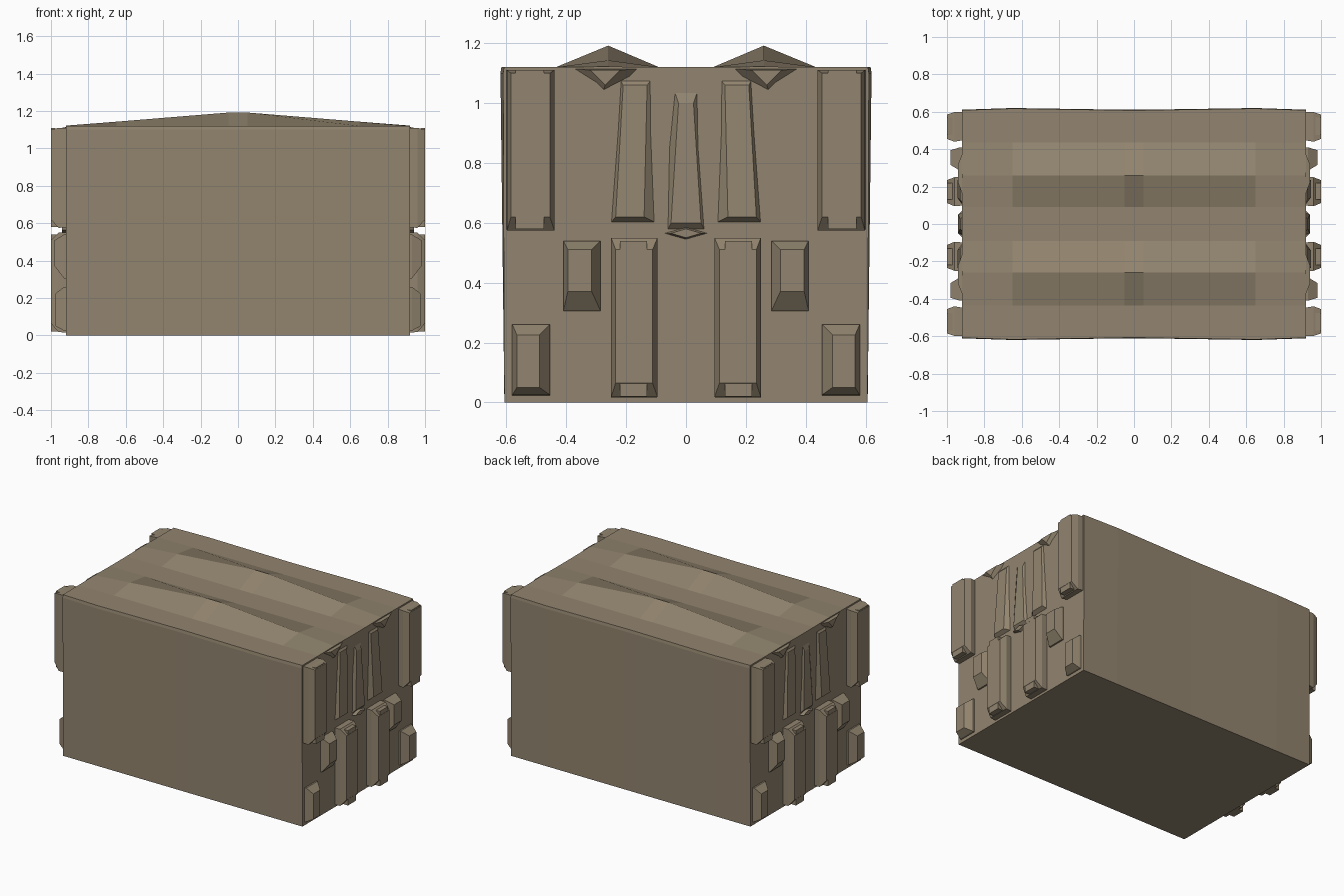
import bpy, bmesh

stone = bpy.data.materials.new("stone")
stone.diffuse_color = (0.29, 0.235, 0.16, 1)


def loft(name, rings, mirror=(False, False)):
    """Bridge equal-length rings of points, cap both ends, optionally mirror in x / y."""
    bm = bmesh.new()
    loops = [[bm.verts.new(p) for p in ring] for ring in rings]
    n = len(loops[0])
    for a, b in zip(loops, loops[1:]):
        for i in range(n):
            j = (i + 1) % n
            bm.faces.new((a[i], a[j], b[j], b[i]))
    bm.faces.new(loops[0])
    bm.faces.new(loops[-1])
    bmesh.ops.recalc_face_normals(bm, faces=bm.faces)
    mesh = bpy.data.meshes.new(name)
    bm.to_mesh(mesh)
    bm.free()
    mesh.materials.append(stone)
    ob = bpy.data.objects.new(name, mesh)
    bpy.context.collection.objects.link(ob)
    if any(mirror):
        mod = ob.modifiers.new("mirror", 'MIRROR')
        mod.use_axis = (mirror[0], mirror[1], False)
        mod.use_mirror_merge = False
    return ob


def rect(x, y0, y1, z0, z1):
    return [(x, y0, z0), (x, y1, z0), (x, y1, z1), (x, y0, z1)]


# Main rock body: cross-sections along x with two roof ridges and bulging sides
def section(x, ridge, bulge):
    half = [(0.607, 0), (0.611 + bulge, 1.1), (0.608 + bulge, 1.12), (0.435, 1.12),
            (0.26, ridge), (0.09, 1.12)]
    prof = half + [(-y, z) for y, z in reversed(half)]
    return [(x, y, z) for y, z in prof]


loft("rock_body", [section(-0.92, 1.122, 0), section(-0.65, 1.143, 0.009),
                   section(-0.05, 1.192, 0), section(0.05, 1.192, 0),
                   section(0.65, 1.143, 0.009), section(0.92, 1.122, 0)])

BOTH = (True, True)

# Tall upper corner slabs, undercut at the foot
loft("upper_slab", [rect(0.90, 0.45, 0.60, 0.58, 1.11),
                    rect(0.96, 0.44, 0.598, 0.575, 1.11),
                    rect(1.0, 0.455, 0.585, 0.62, 1.10)], BOTH)
loft("upper_slab_core", [rect(0.90, 0.475, 0.57, 0.58, 1.10),
                         rect(0.999, 0.475, 0.57, 0.58, 1.11)], BOTH)

# Tall lower slabs
loft("lower_slab", [rect(0.90, 0.10, 0.25, 0.015, 0.55),
                    rect(0.96, 0.095, 0.25, 0.018, 0.55),
                    rect(1.0, 0.112, 0.235, 0.065, 0.51)], BOTH)
loft("lower_slab_core", [rect(0.90, 0.13, 0.22, 0.02, 0.54),
                         rect(0.999, 0.13, 0.22, 0.02, 0.54)], BOTH)

# Small middle and bottom corner stones
loft("middle_stone", [rect(0.90, 0.285, 0.41, 0.305, 0.54),
                      rect(0.93, 0.285, 0.41, 0.305, 0.54),
                      rect(0.98, 0.315, 0.395, 0.37, 0.51)], BOTH)
loft("corner_stone", [rect(0.90, 0.455, 0.585, 0.02, 0.26),
                      rect(0.93, 0.455, 0.58, 0.025, 0.26),
                      rect(0.975, 0.49, 0.565, 0.05, 0.225)], BOTH)

# Shallow fluted panels and the central rib above the ledge
loft("fluted_panel", [[(0.90, 0.08, 0.59), (0.90, 0.26, 0.59), (0.90, 0.23, 1.10), (0.90, 0.10, 1.10)],
                      [(0.945, 0.14, 0.62), (0.945, 0.235, 0.62), (0.93, 0.21, 1.06), (0.93, 0.13, 1.06)]], BOTH)
loft("central_rib", [[(0.90, -0.07, 0.56), (0.90, 0.07, 0.56), (0.90, 0.06, 1.10), (0.90, -0.06, 1.10)],
                     [(0.94, -0.05, 0.60), (0.94, 0.05, 0.60), (0.93, 0.025, 1.0), (0.93, -0.025, 1.0)]],
     (True, False))
loft("central_ledge", [[(0.90, -0.09, 0.565), (0.90, 0, 0.54), (0.90, 0.09, 0.565), (0.90, 0, 0.59)],
                       [(0.94, -0.05, 0.565), (0.94, 0, 0.55), (0.94, 0.05, 0.565), (0.94, 0, 0.58)]],
     (True, False))

# Small wedges below the roof ridges
loft("eave_wedge", [[(0.90, 0.11, 1.118), (0.90, 0.28, 1.03), (0.90, 0.42, 1.118)],
                    [(0.94, 0.22, 1.11), (0.94, 0.27, 1.06), (0.94, 0.32, 1.11)]], BOTH)
